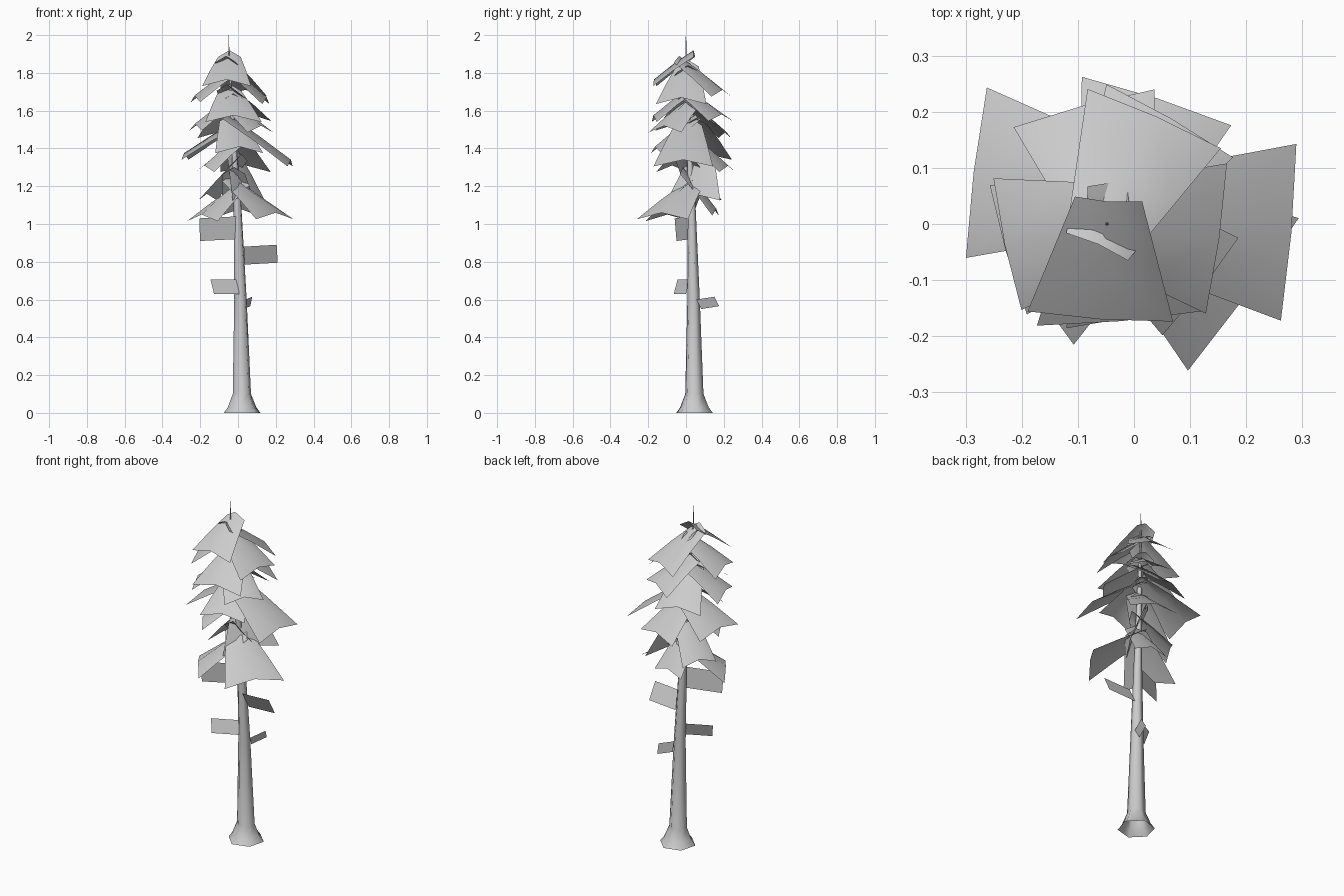
import bpy, bmesh, math
from mathutils import Vector

if "Cube" in bpy.data.objects:
    bpy.data.objects.remove(bpy.data.objects["Cube"])


def finish(name, bm, smooth=40):
    me = bpy.data.meshes.new(name)
    bm.to_mesh(me)
    bm.free()
    ob = bpy.data.objects.new(name, me)
    bpy.context.collection.objects.link(ob)
    bpy.ops.object.select_all(action='DESELECT')
    bpy.context.view_layer.objects.active = ob
    ob.select_set(True)
    bpy.ops.object.shade_smooth_by_angle(angle=math.radians(smooth))
    return ob


def axis(z):
    # leaning centre line of the trunk
    t = max(0.0, (z - 0.9) / 1.0)
    return Vector((0.022 - 0.015 * min(z, 0.9) - 0.057 * min(t, 1),
                   0.045 - 0.008 * min(z, 0.9) - 0.038 * min(t, 1), z))


# trunk: six-sided, flared foot (open underneath), needle tip
bm = bmesh.new()
rings = []
for z, r in [(0, .1), (.03, .078), (.1, .05), (.6, .034), (1.1, .021),
             (1.5, .013), (1.9, .003), (2.0, .001)]:
    c = axis(z)
    rings.append([bm.verts.new(c + Vector((r * math.cos(math.radians(15 + 60 * i)),
                                           r * math.sin(math.radians(15 + 60 * i)), 0)))
                  for i in range(6)])
for a, b in zip(rings, rings[1:]):
    for i in range(6):
        j = (i + 1) % 6
        bm.faces.new((a[i], a[j], b[j], b[i]))
bm.faces.new(rings[-1])
finish("trunk", bm, 65)


# drooping bough: a flared sheet with a raised centre ridge
def bough(name, az, r_out, w_out, z_in, z_out, shift=0):
    a = math.radians(az)
    out = Vector((math.cos(a), math.sin(a), 0))
    side = Vector((-math.sin(a), math.cos(a), 0))
    c = axis(z_in)
    bm = bmesh.new()
    rows = []
    for t in (0, .5, 1):
        r = -0.04 + (r_out + 0.04) * t
        w = 0.06 + (w_out - 0.06) * t
        z = z_in + (z_out - z_in) * t + 0.006 * math.sin(math.pi * t)
        row = []
        for s in (-1, 0, 1):
            p = c + out * (r - 0.005 * abs(s)) + side * (w * s + shift)
            p.z = z + (0.01 if s == 0 else -0.025)
            row.append(bm.verts.new(p))
        rows.append(row)
    for p, q in zip(rows, rows[1:]):
        for i in range(2):
            bm.faces.new((p[i], q[i], q[i + 1], p[i + 1]))
    finish(name, bm, 60)


# azimuth, reach, half width, inner height, outer height, sideways shift
tiers = {
    "crown": [(-94, .17, .13, 1.91, 1.755), (-8, .20, .135, 1.86, 1.66),
              (66, .21, .13, 1.88, 1.70), (192, .19, .12, 1.83, 1.67)],
    "upper": [(-85, .18, .15, 1.73, 1.565), (196, .20, .12, 1.69, 1.52),
              (-38, .20, .11, 1.67, 1.51), (105, .21, .13, 1.68, 1.48),
              (60, .21, .13, 1.73, 1.57)],
    "middle": [(-78, .18, .13, 1.57, 1.40), (-5, .312, .158, 1.58, 1.33),
               (173, .265, .153, 1.55, 1.365, -.047), (72, .22, .14, 1.51, 1.30),
               (210, .18, .10, 1.46, 1.30)],
    "lower": [(-31, .06, .165, 1.41, 1.15, .058), (214, .22, .145, 1.23, 1.04),
              (-36, .26, .168, 1.25, 1.05), (80, .14, .10, 1.29, 1.07),
              (150, .17, .10, 1.36, 1.15)],
}
for tier, rows in tiers.items():
    for i, row in enumerate(rows):
        bough(f"{tier}_bough_{i + 1}", *row)


# small flat sprigs on the bare trunk: inner top, outer top, drop vector
def sprig(name, inner, outer, drop):
    i, o, d = Vector(inner), Vector(outer), Vector(drop)
    bm = bmesh.new()
    bm.faces.new([bm.verts.new(v) for v in (i, o, o + d, i + d)])
    finish(name, bm)


sprig("sprig_1", (-.01, .015, 1.04), (-.205, -.06, 1.03), (.004, .01, -.12))
sprig("sprig_2", (.03, .0, .88), (.205, -.005, .89), (.005, .05, -.095))
sprig("sprig_3", (-.01, .02, .705), (-.145, -.045, .705), (.018, -.02, -.075))
sprig("sprig_4", (.04, .055, .60), (.075, .15, .615), (-.01, .026, -.05))
